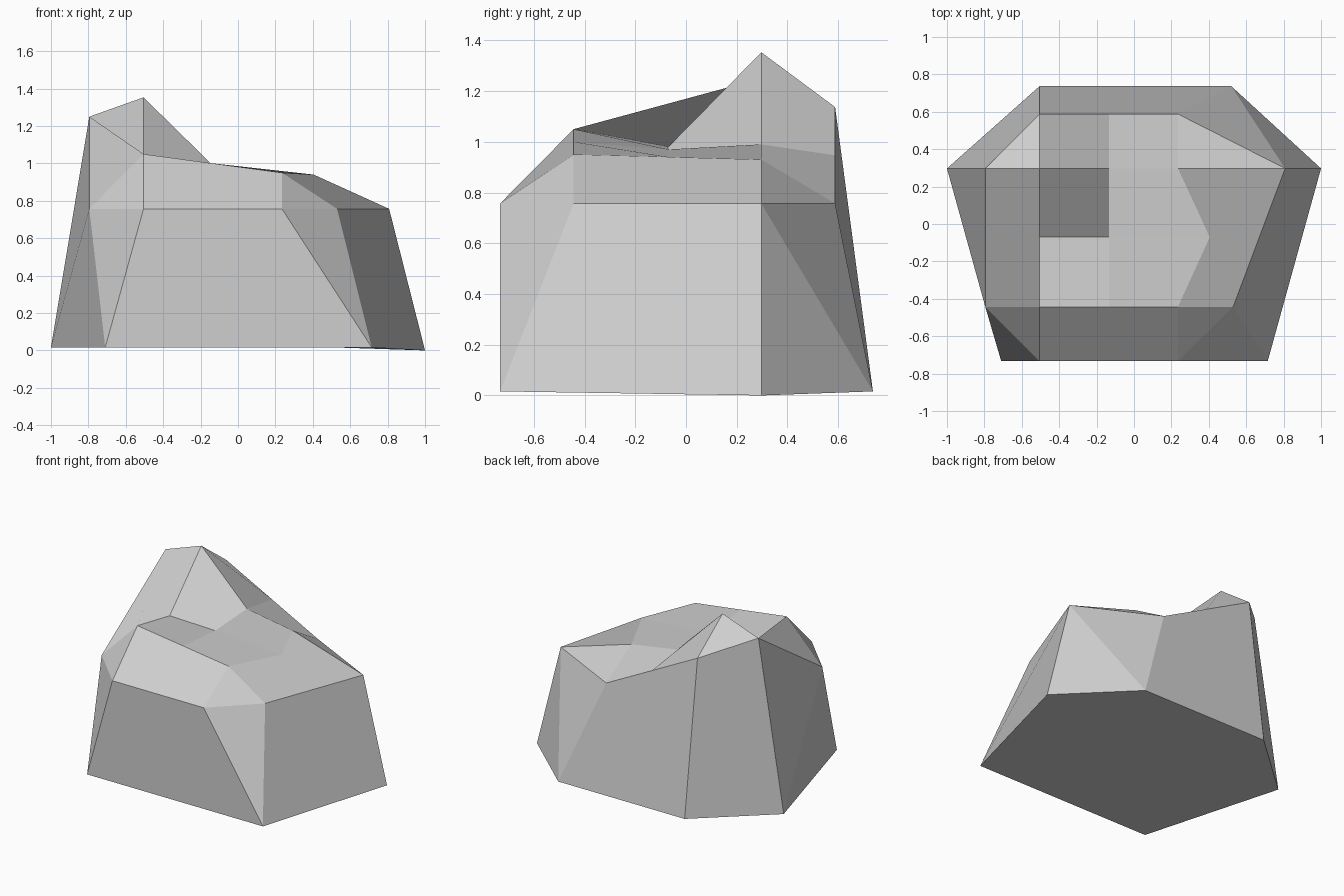
import bpy, bmesh

if "Cube" in bpy.data.objects:
    bpy.data.objects.remove(bpy.data.objects["Cube"])

# Grey stone
stone = bpy.data.materials.new("stone_grey")
stone.diffuse_color = (0.62, 0.62, 0.62, 1.0)
stone.use_nodes = True
stone.node_tree.nodes["Principled BSDF"].inputs["Base Color"].default_value = stone.diffuse_color

# Grid lines shared by the chiselled corners
L, ML, M, MR = -0.795, -0.505, -0.135, 0.235   # across
F, FM, MID, BM, B = -0.733, -0.443, -0.07, 0.297, 0.588   # depth
RIM = 0.757   # height of the shoulder
G = 0.016     # slightly uneven foot

points = {
    # foot outline
    "foot_fl": (-0.71, F, G), "foot_fr": (0.715, F, G), "foot_r": (1.0, BM, 0.0),
    "foot_br": (0.52, 0.737, G), "foot_bl": (ML, 0.737, G), "foot_l": (-1.0, BM, G),
    # shoulder
    "rim_l": (L, FM, RIM), "rim_fl": (ML, F, RIM), "rim_fr": (MR, F, RIM),
    "rim_r": (0.53, FM, RIM), "rim_br": (0.808, BM, RIM), "rim_b": (MR, B, RIM),
    # front ridge
    "front_l": (ML, FM, 1.05), "front_m": (M, FM, 1.0), "front_r": (MR, FM, 0.95),
    # hollow in the middle
    "mid_l": (ML, MID, 0.98), "mid_m": (M, MID, 0.97), "mid_r": (0.405, MID, 0.94),
    # peak and back ridge
    "peak_l": (L, BM, 1.25), "peak": (ML, BM, 1.353), "back_m": (M, BM, 0.99),
    "back_r": (MR, BM, 0.93), "crest_l": (ML, B, 1.137), "crest_m": (M, B, 0.947),
}

faces = [
    # underside
    "foot_fl foot_fr foot_r foot_br foot_bl foot_l",
    # front and right walls
    "foot_fl foot_fr rim_fr rim_fl", "foot_fr rim_r rim_fr",
    "foot_fr foot_r rim_br rim_r", "foot_r foot_br rim_br", "foot_br rim_b rim_br",
    # back and left walls
    "foot_br foot_bl crest_l crest_m rim_b", "foot_bl foot_l peak_l crest_l",
    "foot_l rim_l peak_l", "foot_l foot_fl rim_l", "foot_fl rim_fl rim_l",
    # sloping shoulders
    "rim_l rim_fl front_l", "rim_fl rim_fr front_r front_m front_l",
    "rim_fr rim_r front_r", "rim_r rim_br back_r mid_r front_r", "rim_br rim_b back_r",
    "rim_l front_l mid_l peak peak_l",
    # hollow top
    "front_l front_m mid_m mid_l", "front_m front_r mid_r mid_m",
    "mid_l mid_m back_m peak", "mid_m mid_r back_r back_m",
    # peak, back slope
    "peak_l peak crest_l", "peak back_m crest_m crest_l", "back_m back_r rim_b crest_m",
]

# Boulder with flat chiselled faces
bm = bmesh.new()
verts = {name: bm.verts.new(co) for name, co in points.items()}
for face in faces:
    bm.faces.new([verts[n] for n in face.split()])
bmesh.ops.recalc_face_normals(bm, faces=bm.faces[:])
mesh = bpy.data.meshes.new("boulder")
bm.to_mesh(mesh)
bm.free()
mesh.materials.append(stone)
bpy.context.collection.objects.link(bpy.data.objects.new("boulder", mesh))
